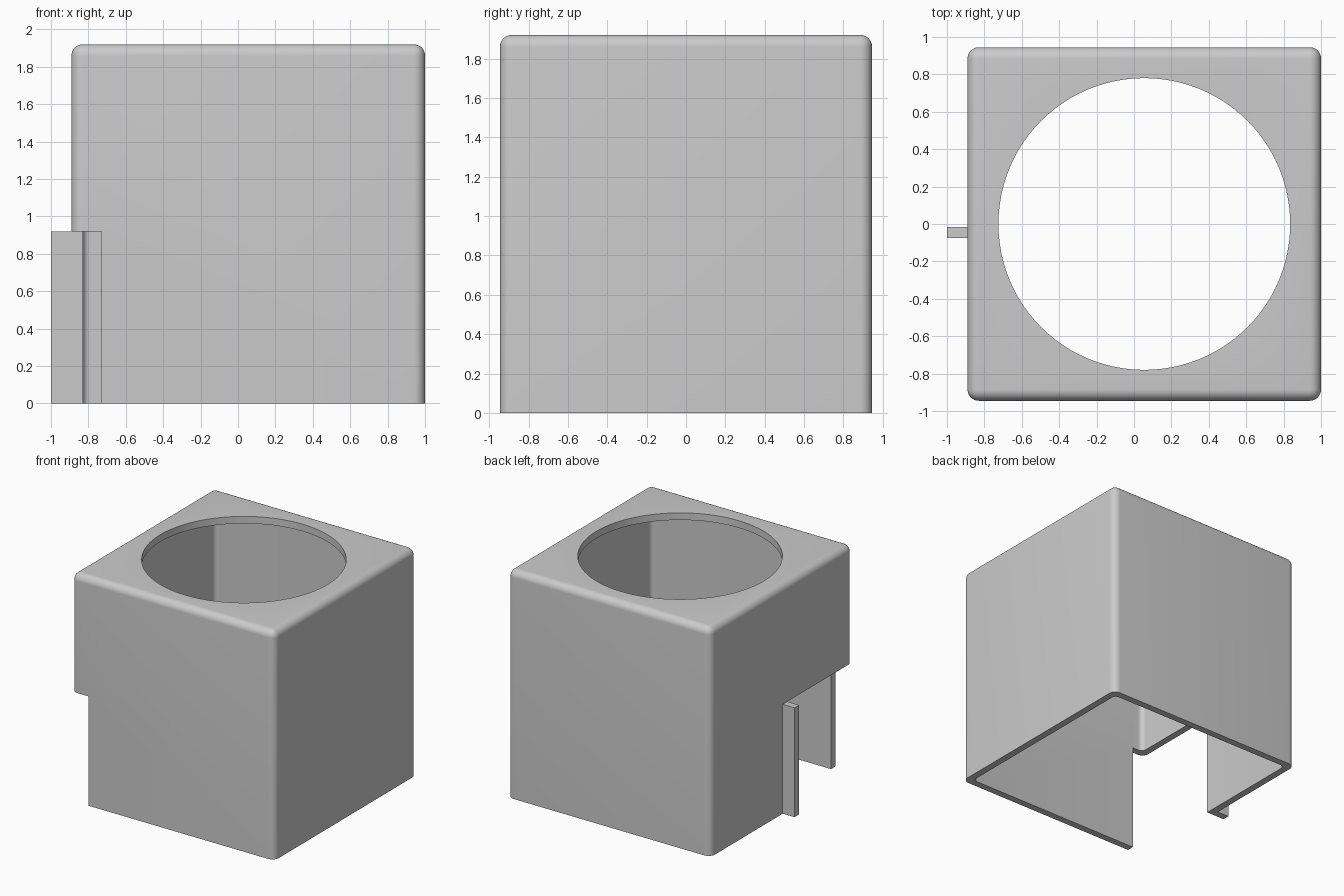
import bpy, bmesh
from mathutils import Vector

default = bpy.data.objects.get("Cube")
if default:
    bpy.data.objects.remove(default, do_unlink=True)

grey = bpy.data.materials.new("light_grey")
grey.use_nodes = True
colour = (0.6, 0.6, 0.6, 1)
grey.diffuse_color = colour
grey.node_tree.nodes["Principled BSDF"].inputs["Base Color"].default_value = colour


def finish(name, bm):
    mesh = bpy.data.meshes.new(name)
    bm.to_mesh(mesh)
    bm.free()
    mesh.materials.append(grey)
    obj = bpy.data.objects.new(name, mesh)
    bpy.context.collection.objects.link(obj)
    return obj


def box(name, low, high, radius=0, round_top=False):
    """Box between two corners, with rounded upright and optional top edges."""
    low, high = Vector(low), Vector(high)
    bm = bmesh.new()
    bmesh.ops.create_cube(bm, size=1)
    for v in bm.verts:
        v.co = (low + high) / 2 + v.co * (high - low)
    if radius:
        middle = (low.z + high.z) / 2
        edges = []
        for e in bm.edges:
            a, b = (v.co.z for v in e.verts)
            if abs(a - b) > 0.01 or (round_top and min(a, b) > middle):
                edges.append(e)
        bmesh.ops.bevel(bm, geom=edges, offset=radius, segments=8,
                        profile=0.5, affect='EDGES')
    return finish(name, bm)


def combine(target, other, operation):
    """Apply a boolean and remove the helper."""
    other.hide_render = True
    mod = target.modifiers.new(operation, 'BOOLEAN')
    mod.operation = operation
    mod.solver = 'EXACT'
    mod.object = other
    bpy.ops.object.select_all(action='DESELECT')
    bpy.context.view_layer.objects.active = target
    target.select_set(True)
    bpy.ops.object.modifier_apply(modifier=mod.name)
    bpy.data.objects.remove(other, do_unlink=True)


wall = 0.06
left, right, depth, height = -0.89, 1.0, 0.945, 1.92
notch_top = 0.92

# Rounded outer housing, hollow and open underneath
housing = box("housing", (left, -depth, 0), (right, depth, height), 0.06, True)
cavity = box("cavity_cutter", (left + wall, -depth + wall, -0.2),
             (right - wall, depth - wall, height - wall), 0.04)
combine(housing, cavity, 'DIFFERENCE')

# Round opening through the top
bm = bmesh.new()
bmesh.ops.create_cone(bm, cap_ends=True, segments=96, radius1=0.78,
                      radius2=0.78, depth=0.5)
bmesh.ops.translate(bm, verts=bm.verts, vec=((left + right) / 2, 0, height))
combine(housing, finish("opening_cutter", bm), 'DIFFERENCE')

# Corner notch through the side and front walls
notch = box("notch_cutter", (-1.3, -1.3, -0.3), (-0.73, -0.045, notch_top))
combine(housing, notch, 'DIFFERENCE')

# Upright flange along the cut edge of the side wall
flange = box("flange", (-1, -0.075, 0), (left + wall, -0.015, notch_top))
combine(housing, flange, 'UNION')

housing.select_set(True)
bpy.ops.object.shade_smooth_by_angle(angle=0.6)
